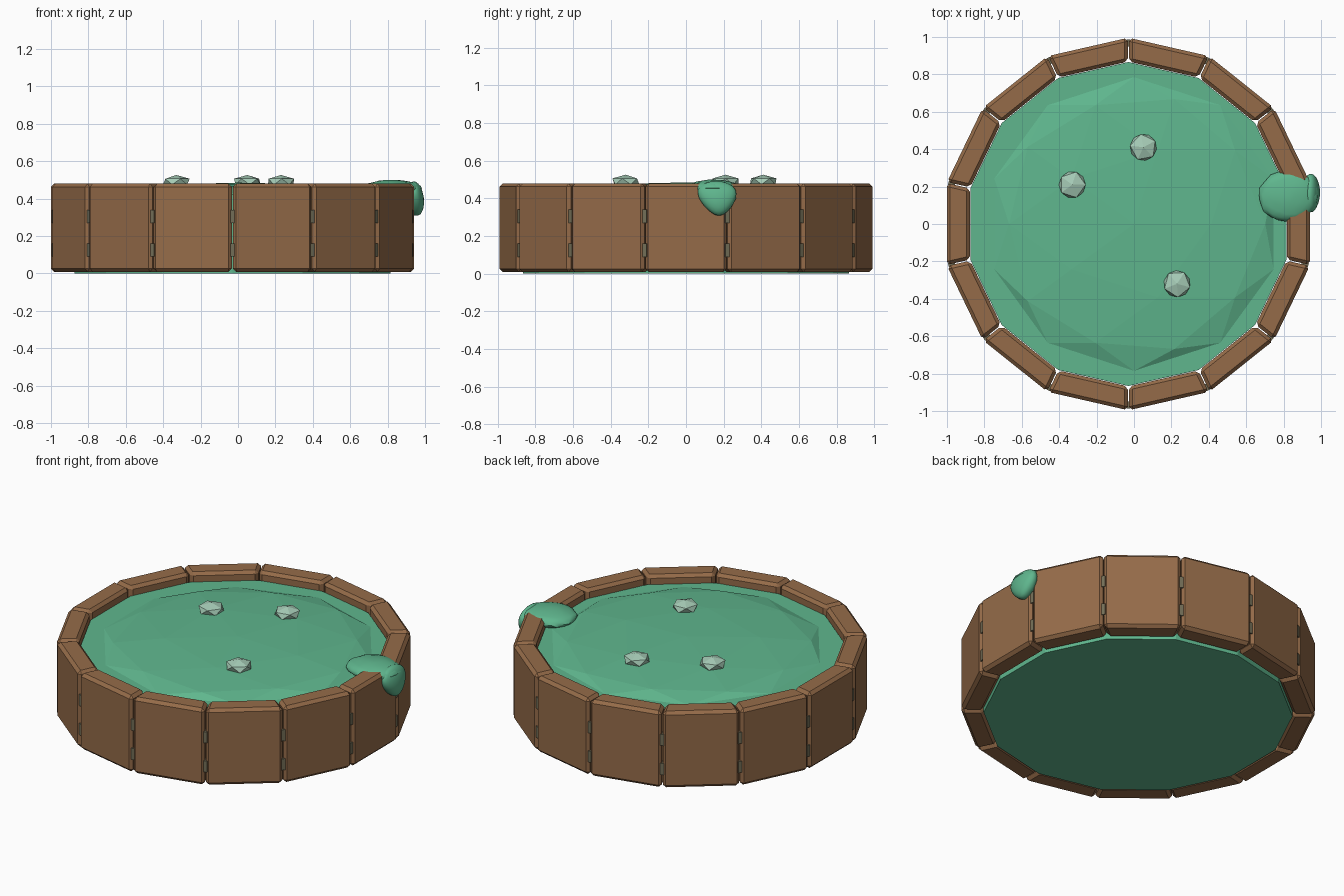
import bpy, bmesh, math, random
from mathutils import Matrix, Vector

cube = bpy.data.objects.get("Cube")
if cube:
    bpy.data.objects.remove(cube, do_unlink=True)

random.seed(4)
SIDES = 14
STEP = math.tau / SIDES
CENTRE_X = -0.03


def material(name, r, g, b):
    m = bpy.data.materials.new(name)
    m.use_nodes = True
    m.diffuse_color = (r, g, b, 1)
    m.node_tree.nodes["Principled BSDF"].inputs["Base Color"].default_value = (r, g, b, 1)
    return m


wood = material("brown wood", 0.30, 0.148, 0.066)
green = material("green liquid", 0.115, 0.47, 0.27)
stone = material("pale bubble", 0.38, 0.60, 0.47)
metal = material("dull hinge metal", 0.17, 0.155, 0.095)


def finish(name, bm, mat):
    bmesh.ops.recalc_face_normals(bm, faces=bm.faces)
    mesh = bpy.data.meshes.new(name)
    bm.to_mesh(mesh)
    bm.free()
    mesh.materials.append(mat)
    ob = bpy.data.objects.new(name, mesh)
    bpy.context.collection.objects.link(ob)
    return ob


def prism(name, points, z0, z1, mat, bevel=0):
    bm = bmesh.new()
    base = bm.faces.new([bm.verts.new((x, y, z0)) for x, y in points])
    side = bmesh.ops.extrude_face_region(bm, geom=[base])["geom"]
    for v in side:
        if isinstance(v, bmesh.types.BMVert):
            v.co.z = z1
    if bevel:
        bmesh.ops.bevel(bm, geom=bm.edges[:], offset=bevel, segments=1,
                        affect='EDGES', profile=0.5)
    return finish(name, bm, mat)


def blob(name, loc, size, detail, mat):
    bm = bmesh.new()
    bmesh.ops.create_icosphere(bm, subdivisions=detail, radius=1)
    bmesh.ops.transform(bm, matrix=Matrix.Diagonal((*size, 1)), verts=bm.verts)
    ob = finish(name, bm, mat)
    ob.location = loc
    return ob


# Ring of bevelled planks with a pair of hinges at every joint
apothem, inner, half = 0.971, 0.847, math.tan(STEP / 2)
for i in range(SIDES):
    a = i * STEP
    w_out, w_in = apothem * half - 0.003, inner * half - 0.003
    plank = prism(f"plank_{i + 1}", [(inner, -w_in), (apothem, -w_out),
                                     (apothem, w_out), (inner, w_in)],
                  0.008, 0.48, wood, 0.018)
    plank.location.x = CENTRE_X
    plank.rotation_euler.z = a
    for z in (0.09, 0.27):
        hinge = prism(f"hinge_{i + 1}_{'lower' if z < 0.2 else 'upper'}",
                      [(0.95, -0.011), (0.987, -0.011), (0.987, 0.011), (0.95, 0.011)],
                      z, z + 0.07, metal)
        hinge.location.x = CENTRE_X
        hinge.rotation_euler.z = a + STEP / 2

# Liquid filling the tub, with a faceted swell on top
radius = 0.866
pool = [(radius * math.cos((i + 0.5) * STEP), radius * math.sin((i + 0.5) * STEP))
        for i in range(SIDES)]
prism("liquid", pool, 0, 0.425, green).location.x = CENTRE_X
blob("liquid_swell", (0, 0, 0.425), (0.785, 0.785, 0.06), 2, green)

# Bubbles floating on the surface
for i, (x, y) in enumerate([(-0.33, 0.21), (0.05, 0.41), (0.23, -0.32)]):
    b = blob(f"bubble_{i + 1}", (x, y, 0.49), (0.08, 0.08, 0.036), 1, stone)
    b.rotation_euler.z = i * 0.5

# Spill lying across the rim
spill = blob("spill", (0.825, 0.15, 0.455), (0.158, 0.138, 0.045), 3, green)
for v in spill.data.vertices:
    v.co *= random.uniform(0.97, 1.03)

# Drip hanging down the outside, narrowing towards its tip
drip = blob("spill_drip", (0.94, 0.16, 0.40), (0.045, 0.115, 0.092), 3, green)
for v in drip.data.vertices:
    t = v.co.z / 0.092
    v.co.y = v.co.y * (0.85 + 0.3 * t) + 0.015 * (1 - t) * 0.5
    v.co.x += 0.018 * (1 - t) * 0.5 * (1 if v.co.x > 0 else 0.5)

for ob in (spill, drip):
    ob.select_set(True)
    bpy.context.view_layer.objects.active = ob
    bpy.ops.object.shade_smooth_by_angle(angle=math.radians(40))
    ob.select_set(False)
